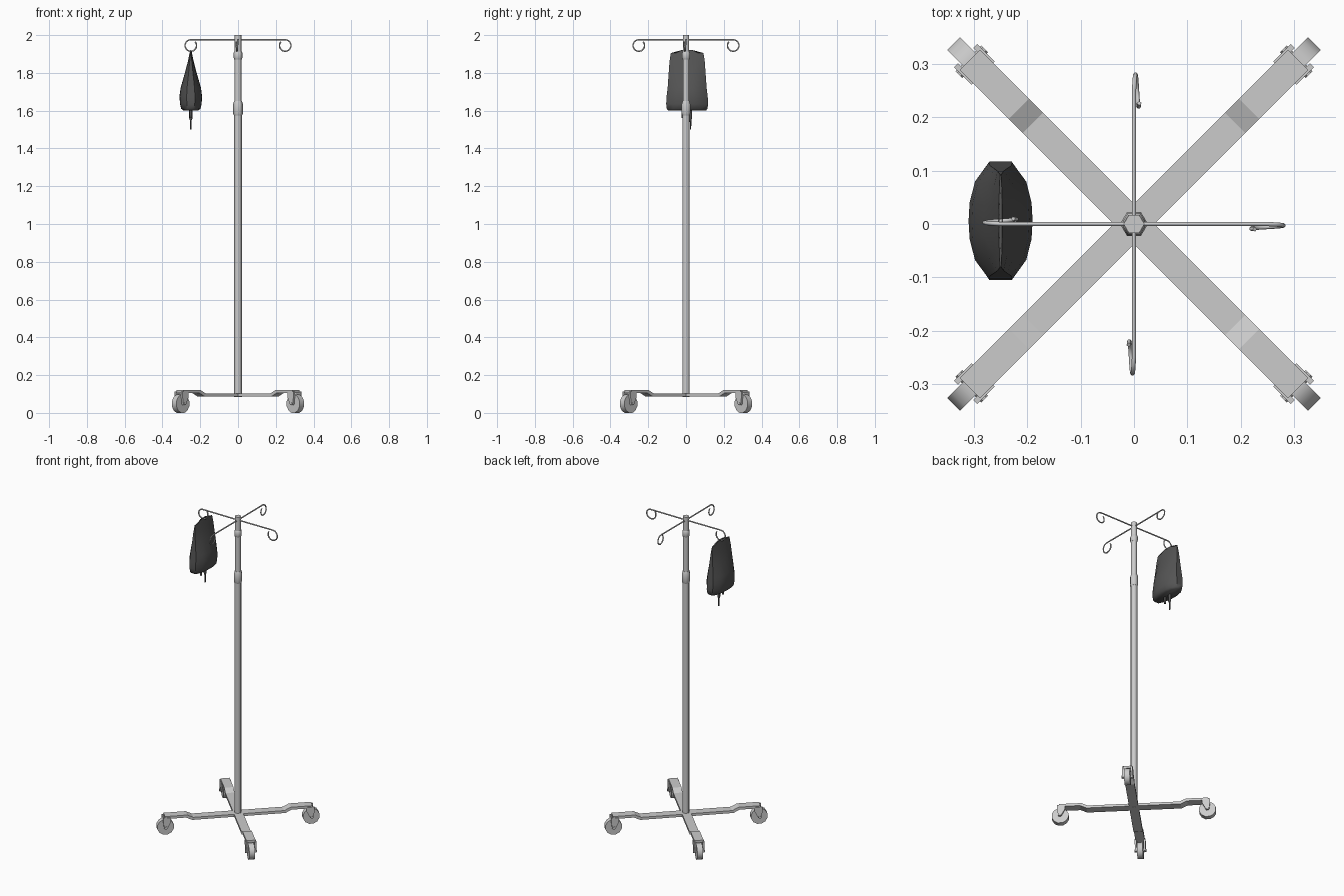
import bpy, bmesh
from math import radians, sin, cos, pi
from mathutils import Matrix

if "Cube" in bpy.data.objects:
    bpy.data.objects.remove(bpy.data.objects["Cube"])

dark = bpy.data.materials.new("dark_grey")
dark.diffuse_color = (0.09, 0.09, 0.09, 1)
dark.use_nodes = True
dark.node_tree.nodes["Principled BSDF"].inputs["Base Color"].default_value = dark.diffuse_color


def add_mesh(name, bm, smooth=None, mat=None):
    bmesh.ops.recalc_face_normals(bm, faces=bm.faces)
    me = bpy.data.meshes.new(name)
    bm.to_mesh(me)
    bm.free()
    ob = bpy.data.objects.new(name, me)
    bpy.context.collection.objects.link(ob)
    if mat:
        me.materials.append(mat)
    if smooth:
        bpy.ops.object.select_all(action='DESELECT')
        bpy.context.view_layer.objects.active = ob
        ob.select_set(True)
        bpy.ops.object.shade_smooth_by_angle(angle=radians(smooth))
    return ob


def loft(name, rings, smooth=None, mat=None):
    """Skin a list of equal-length point rings and cap both ends."""
    bm = bmesh.new()
    vs = [[bm.verts.new(p) for p in r] for r in rings]
    n = len(vs[0])
    for a, b in zip(vs, vs[1:]):
        for i in range(n):
            j = (i + 1) % n
            bm.faces.new((a[i], a[j], b[j], b[i]))
    bm.faces.new(vs[0])
    bm.faces.new(vs[-1])
    return add_mesh(name, bm, smooth, mat)


def turned(name, prof, sides, x=0, y=0, smooth=65, mat=None):
    return loft(name, [[(x + r * cos(2 * pi * i / sides), y + r * sin(2 * pi * i / sides), z)
                        for i in range(sides)] for r, z in prof], smooth, mat)


def slab(name, prof, y0, y1, angle, smooth=None):
    """Radial side profile (r, z) given thickness across y, turned about z."""
    ob = loft(name, [[(r, y, z) for r, z in prof] for y in (y0, y1)], smooth)
    ob.data.transform(Matrix.Rotation(angle, 4, 'Z'))
    return ob


# Telescoping pole with its two collars
turned("lower_pole", [(0.021, 0.085), (0.021, 1.60)], 6)
turned("upper_pole", [(0.0195, 1.58), (0.0195, 2.0)], 6)
turned("clamp_collar", [(0.022, 1.575), (0.026, 1.585), (0.026, 1.635), (0.021, 1.65)], 6)
turned("top_collar", [(0.020, 1.872), (0.0235, 1.88), (0.0235, 1.905), (0.020, 1.912)], 6)

# Four legs, each with a wheel held in a fork
leg = [(0, 0.086), (0.275, 0.086), (0.312, 0.104), (0.435, 0.104),
       (0.435, 0.12), (0.305, 0.12), (0.268, 0.102), (0, 0.102)]
fork = [(0.400, 0.112), (0.446, 0.112), (0.446, 0.085), (0.440, 0.042),
        (0.422, 0.042), (0.400, 0.085)]
wheel = [(0.43 + 0.05 * cos(2 * pi * i / 12 + pi / 12),
          0.0485 + 0.05 * sin(2 * pi * i / 12 + pi / 12)) for i in range(12)]
axle = [(0.43 + 0.009 * cos(pi * i / 3), 0.0485 + 0.009 * sin(pi * i / 3)) for i in range(6)]
for k in range(4):
    a = radians(45 + 90 * k)
    slab("leg", leg, -0.027, 0.027, a)
    slab("wheel", wheel, -0.017, 0.017, a, 40)
    slab("axle", axle, -0.034, 0.034, a)
    for s in (-1, 1):
        slab("fork_plate", fork, s * 0.020, s * 0.031, a)

# Four wire arms ending in open loops
for k in range(4):
    cu = bpy.data.curves.new("hook_arm", 'CURVE')
    cu.dimensions = '3D'
    cu.bevel_depth = 0.004
    cu.bevel_resolution = 1
    cu.use_fill_caps = True
    pts = [(0, 0, 1.975)]
    for i in range(13):
        t = radians(90 - 310 * i / 12)
        pts.append((0.25 + 0.031 * cos(t), -0.010 * i / 12, 1.945 + 0.031 * sin(t)))
    sp = cu.splines.new('POLY')
    sp.points.add(len(pts) - 1)
    for p, c in zip(sp.points, pts):
        p.co = (*c, 1)
    ob = bpy.data.objects.new("hook_arm", cu)
    bpy.context.collection.objects.link(ob)
    ob.rotation_euler.z = k * pi / 2
    bpy.ops.object.select_all(action='DESELECT')
    bpy.context.view_layer.objects.active = ob
    ob.select_set(True)
    bpy.ops.object.convert(target='MESH')

# Fluid bag: faceted section flattened to a seam at the top
quarter = [(0.060, 0), (0.058, 0.035), (0.048, 0.075), (0.022, 0.111)]
half = quarter + [(-x, y) for x, y in reversed(quarter)]
section = half + [(x, -y) for x, y in reversed(half[1:-1])]
levels = [(1.600, 0.62, 0.90), (1.610, 0.85, 0.97), (1.635, 0.95, 1.0), (1.675, 1.0, 0.98),
          (1.72, 0.90, 0.93), (1.80, 0.52, 0.88), (1.86, 0.26, 0.84), (1.905, 0.05, 0.78)]
rings = []
for z, sx, sy in levels:
    lift = 0.016 if z > 1.9 else 0
    rings.append([(-0.25 + x * sx, 0.006 + y * sy, z + (lift if abs(y) < 0.05 else 0))
                  for x, y in section])
loft("fluid_bag", rings, 50, dark)

# Outlet ports under the bag
turned("drip_port", [(0.009, 1.615), (0.009, 1.56), (0.005, 1.55), (0.004, 1.50)], 6,
       -0.25, 0.024, mat=dark)
turned("fill_port", [(0.008, 1.615), (0.007, 1.56)], 6, -0.25, -0.018, mat=dark)
